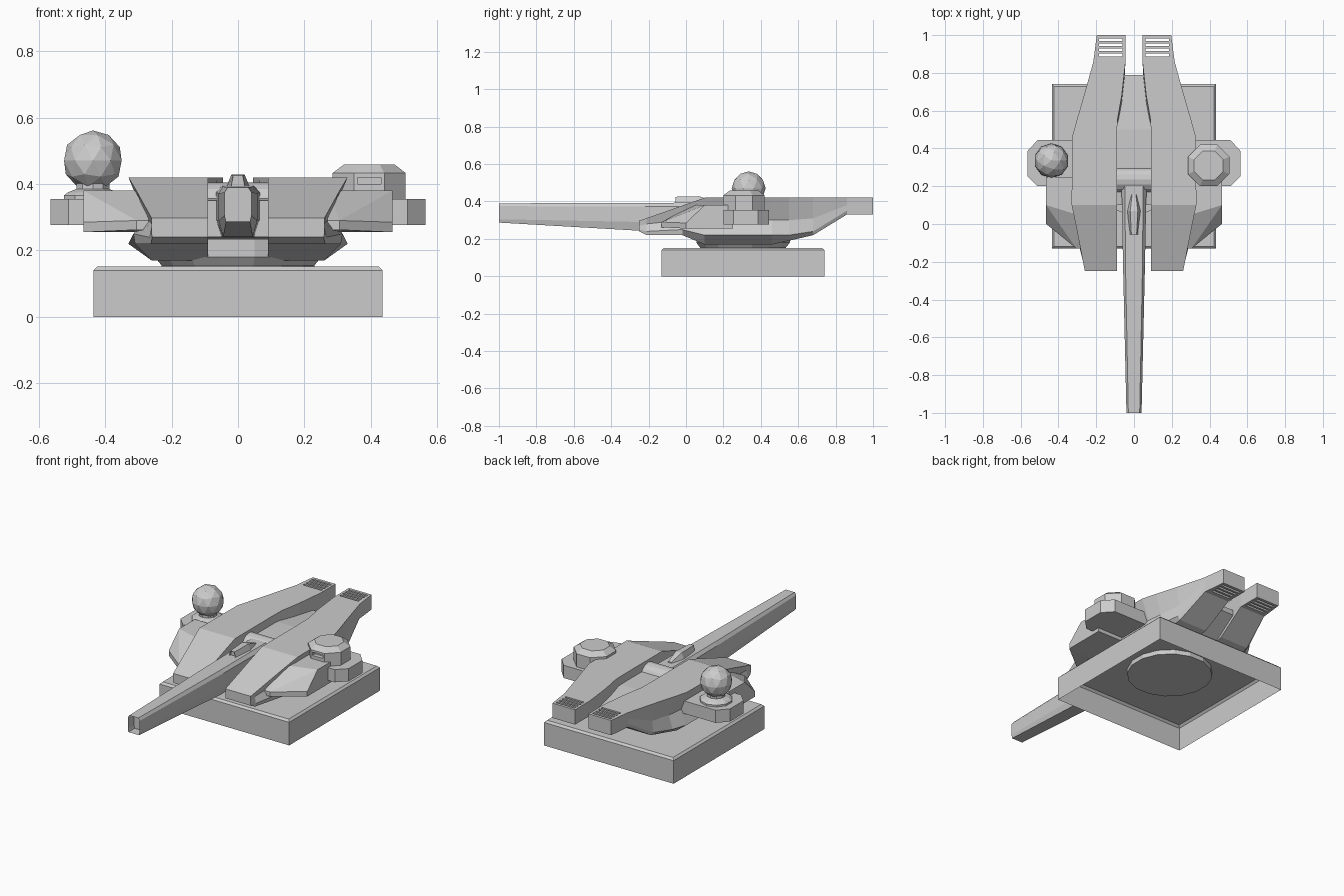
import bpy, bmesh, math
from mathutils import Matrix, Vector

if "Cube" in bpy.data.objects:
    bpy.data.objects.remove(bpy.data.objects["Cube"])


def finish(name, bm, mirror=False):
    bmesh.ops.recalc_face_normals(bm, faces=bm.faces[:])
    me = bpy.data.meshes.new(name)
    bm.to_mesh(me)
    bm.free()
    ob = bpy.data.objects.new(name, me)
    bpy.context.collection.objects.link(ob)
    if mirror:
        ob.modifiers.new("mirror", 'MIRROR')
    return ob


def loft(rings, start=True, end=True):
    """Skin a list of equal-length point rings."""
    bm = bmesh.new()
    vs = [[bm.verts.new(p) for p in r] for r in rings]
    n = len(vs[0])
    for a, b in zip(vs, vs[1:]):
        for i in range(n):
            j = (i + 1) % n
            bm.faces.new((a[i], a[j], b[j], b[i]))
    if start:
        bm.faces.new(vs[0])
    if end:
        bm.faces.new(vs[-1])
    return bm


def ngon(cx, cy, r, z, n):
    return [(cx + r * math.cos((i + .5) * math.tau / n),
             cy + r * math.sin((i + .5) * math.tau / n), z) for i in range(n)]


def turned(name, cx, cy, n, profile):
    """Faceted turned part from (radius, z) pairs."""
    return finish(name, loft([ngon(cx, cy, r, z, n) for r, z in profile]))


def boxes(name, spans):
    bm = bmesh.new()
    for lo, hi in spans:
        lo, hi = Vector(lo), Vector(hi)
        m = Matrix.Translation((lo + hi) / 2) @ Matrix.Diagonal((*(hi - lo), 1))
        bmesh.ops.create_cube(bm, size=1, matrix=m)
    return finish(name, bm)


def cut(ob, cutter):
    cutter.hide_render = True
    cutter.hide_viewport = True
    m = ob.modifiers.new("cut", 'BOOLEAN')
    m.operation = 'DIFFERENCE'
    m.solver = 'EXACT'
    m.object = cutter


# Base: hollow tray, open underneath, with a chamfered top edge
def square(h, z):
    return [(-h, .305 - h, z), (h, .305 - h, z), (h, .305 + h, z), (-h, .305 + h, z)]


finish("base", loft([square(.435, 0), square(.435, .14), square(.423, .152)], start=False))

# Turntable neck, poking slightly through the base ceiling
turned("turntable", 0, .305, 16, [(.235, .125), (.235, .155), (.255, .18), (.255, .235)])

# Hull pods: y, top inner x, bottom inner x, (outer x, z) from top to bottom
stations = [
    (-.25, .09, .09, (.26, .297), (.26, .27), (.26, .25), (.258, .24)),
    (-.21, .09, .09, (.268, .311), (.26, .28), (.267, .24), (.262, .22)),
    (-.02, .09, .09, (.305, .378), (.277, .30), (.315, .25), (.31, .22)),
    (.10, .09, .09, (.33, .42), (.28, .30), (.33, .22), (.26, .17)),
    (.46, .09, .09, (.328, .42), (.28, .30), (.325, .22), (.26, .17)),
    (.55, .088, .065, (.303, .42), (.27, .30), (.295, .22), (.25, .19)),
    (.68, .065, .055, (.265, .42), (.25, .31), (.255, .24), (.24, .22)),
    (.86, .045, .045, (.215, .42), (.213, .38), (.213, .35), (.212, .33)),
    (1.0, .045, .045, (.197, .42), (.197, .38), (.197, .35), (.197, .33)),
]
rings = []
for y, it, ib, *outer in stations:
    ring = [(it, y, outer[0][1])] + [(x, y, z) for x, z in outer] + [(ib, y, outer[-1][1])]
    rings.append(ring)
pods = finish("hull_pods", loft(rings))
# Through-cut exhaust slots at the tail
slots = boxes("slot_cutter", [((.06, y - .007, .2), (.185, y + .007, .6))
                              for y in (.895, .922, .949, .976)])
cut(pods, slots)
pods.modifiers.new("mirror", 'MIRROR')

# Centre deck between the pods
deck = [(.10, .24), (.10, .35), (.30, .37), (.50, .37), (.79, .34), (.79, .31), (.64, .22)]
finish("centre_deck", loft([[(x, y, z) for y, z in deck] for x in (-.094, .094)]))

# Gun trunnion: cross cylinder behind the barrel
finish("trunnion", loft([[(x, .235 + .07 * math.cos(a), .335 + .07 * math.sin(a))
                          for a in [i * math.tau / 16 for i in range(16)]]
                         for x in (-.093, .093)]))


# Barrel: tapered chamfered section with a sunken bore
def barrel_ring(y, top_w, w, low_w, zt, zc, zm, zb):
    half = [(top_w, zt), (w, zc), (w, zm), (low_w, zb)]
    return [(x, y, z) for x, z in half] + [(-x, y, z) for x, z in reversed(half)]


bm = loft([barrel_ring(-1.0, .030, .040, .036, .390, .375, .305, .287),
           barrel_ring(-.22, .045, .058, .045, .392, .372, .290, .242),
           barrel_ring(.20, .048, .066, .050, .395, .375, .290, .242)])
tip = min(bm.faces, key=lambda f: f.calc_center_median().y)
bmesh.ops.inset_region(bm, faces=[tip], thickness=.011)
deep = bmesh.ops.extrude_discrete_faces(bm, faces=[tip])["faces"][0]
bmesh.ops.translate(bm, verts=deep.verts[:], vec=(0, .06, 0))
finish("barrel", bm)

# Sight housing on top of the barrel, with a sunken lens
bm = loft([[(-b, y, .385), (b, y, .385), (t, y, z), (-t, y, z)]
           for y, b, t, z in ((-.055, .022, .014, .425), (.07, .038, .02, .428),
                              (.155, .018, .010, .40))])
lens = min(bm.faces, key=lambda f: f.calc_center_median().y)
bmesh.ops.inset_region(bm, faces=[lens], thickness=.006)
bmesh.ops.translate(bm, verts=lens.verts[:], vec=(0, .015, 0))
finish("sight", bm)

# Side sponsons: wedge with a sloped, swept-back nose
bm = bmesh.new()
for p in ((.27, -.13, .29), (.305, -.13, .29), (.27, -.13, .262), (.305, -.13, .262),
          (.27, .04, .38), (.465, .10, .38), (.465, 0, .285), (.465, 0, .255),
          (.27, 0, .255), (.27, .25, .38), (.465, .25, .38),
          (.27, .25, .255), (.465, .25, .255)):
    bm.verts.new(p)
bmesh.ops.convex_hull(bm, input=bm.verts[:])
bmesh.ops.dissolve_limit(bm, angle_limit=.02, verts=bm.verts[:], edges=bm.edges[:])
finish("sponsons", bm, mirror=True)

# Equipment pads at the sponson ends
pad = [(.27, .20), (.51, .20), (.565, .255), (.565, .385), (.51, .445), (.27, .445)]
finish("equipment_pads", loft([[(x, y, z) for x, y in pad] for z in (.277, .354)]), mirror=True)

# Sensor ball on its pedestal (left)
turned("ball_pedestal", -.437, .335, 10,
       [(.092, .35), (.092, .365), (.078, .375), (.052, .385), (.052, .41)])
bm = bmesh.new()
bmesh.ops.create_icosphere(bm, subdivisions=2, radius=.091,
                           matrix=Matrix.Translation((-.437, .335, .47)))
finish("sensor_ball", bm)

# Observation cupola with a vision slit (right)
cupola = turned("cupola", .395, .31, 8, [(.119, .35), (.119, .433), (.083, .458)])
cut(cupola, boxes("slit_cutter", [((.36, .1, .40), (.43, .225, .42))]))
